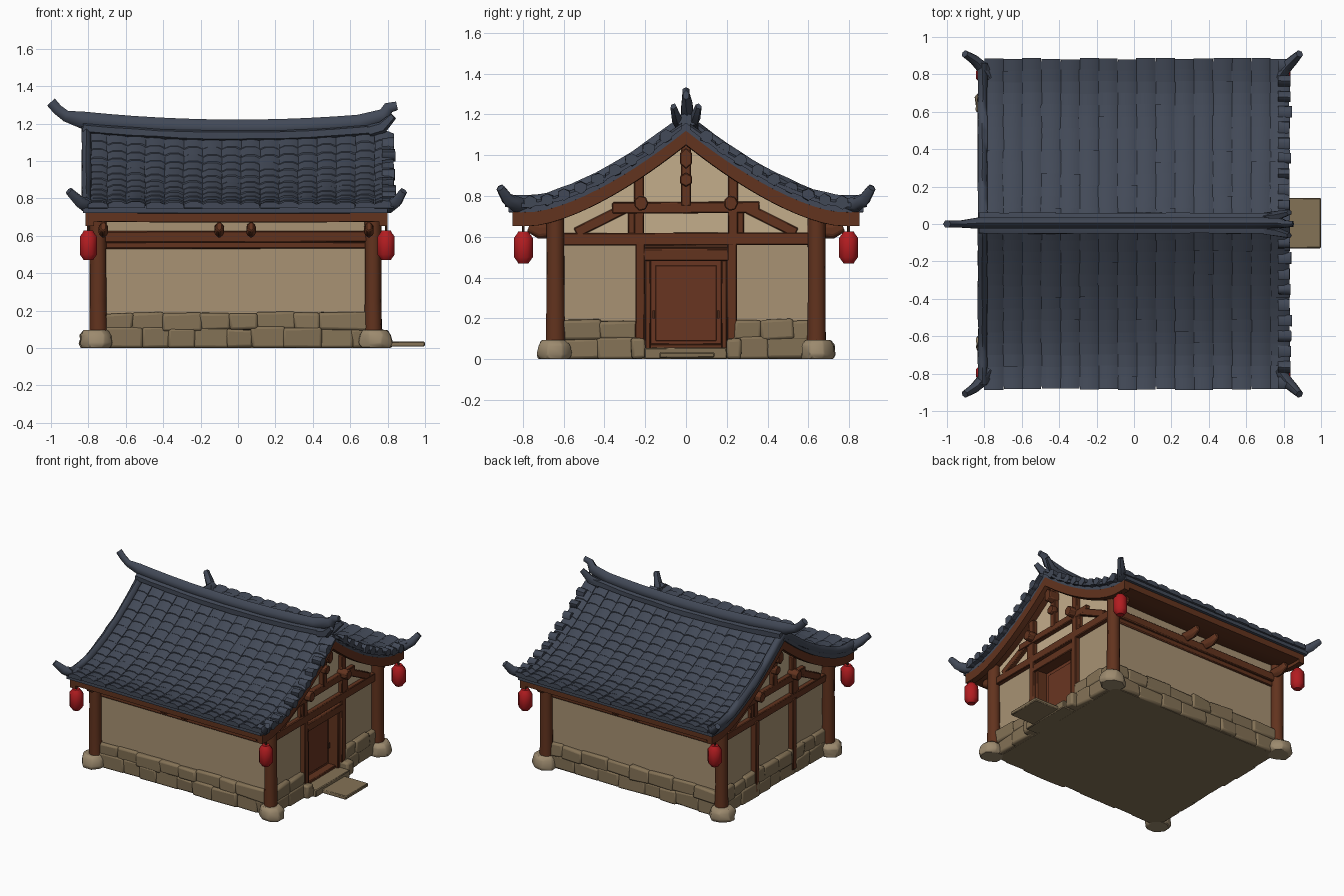
import bpy, bmesh, math, random
from mathutils import Vector

if "Cube" in bpy.data.objects:
    bpy.data.objects.remove(bpy.data.objects["Cube"])

random.seed(4)
R = random.uniform


def mat(name, r, g, b):
    m = bpy.data.materials.new(name)
    m.diffuse_color = [((c / 255 + 0.055) / 1.055) ** 2.4 for c in (r, g, b)] + [1]
    m.use_nodes = True
    m.node_tree.nodes["Principled BSDF"].inputs["Base Color"].default_value = m.diffuse_color
    return m


TILE = mat("slate_blue_tile", 66, 73, 87)
WOOD = mat("brown_wood", 98, 51, 30)
DOOR = mat("red_brown_door", 105, 53, 33)
DARK = mat("dark_wood", 72, 40, 26)
WALL = mat("tan_plaster", 168, 146, 115)
PALE = mat("pale_plaster", 196, 173, 139)
STONE = mat("brown_stone", 132, 114, 86)
BASE = mat("light_stone", 156, 138, 110)
RED = mat("lantern_red", 178, 28, 32)


def loft(bm, rings):
    vs = [[bm.verts.new(p) for p in r] for r in rings]
    n = len(vs[0])
    for a, b in zip(vs, vs[1:]):
        for i in range(n):
            bm.faces.new((a[i], a[(i + 1) % n], b[(i + 1) % n], b[i]))
    bm.faces.new(vs[0][::-1])
    bm.faces.new(vs[-1])


def box(bm, x0, x1, y0, y1, z0, z1, j=0.0):
    def p(x, y, z):
        return (x + R(-j, j), y + R(-j, j), max(0, z + R(-j, j)))
    loft(bm, [[p(x0, y0, z), p(x1, y0, z), p(x1, y1, z), p(x0, y1, z)] for z in (z0, z1)])


def sweep(bm, pts, w, h, n=4, scale=None, j=0.0):
    pts = [Vector(p) for p in pts]
    rings = []
    for i, p in enumerate(pts):
        t = (pts[min(i + 1, len(pts) - 1)] - pts[max(i - 1, 0)]).normalized()
        ref = Vector((1, 0, 0)) if abs(t.z) > 0.95 else Vector((0, 0, 1))
        s = t.cross(ref).normalized()
        u = s.cross(t)
        k = (scale[i] if scale else 1) * 0.5 / math.cos(math.pi / n)
        ang = [2 * math.pi * (q + 0.5) / n for q in range(n)]
        rings.append([p + s * (w * k * math.cos(a) + R(-j, j)) + u * (h * k * math.sin(a) + R(-j, j)) for a in ang])
    loft(bm, rings)


def finish(bm, name, m, bevel=0.0, seg=1, angle=48):
    bmesh.ops.recalc_face_normals(bm, faces=bm.faces)
    me = bpy.data.meshes.new(name)
    bm.to_mesh(me)
    bm.free()
    me.materials.append(m)
    o = bpy.data.objects.new(name, me)
    bpy.context.collection.objects.link(o)
    bpy.context.view_layer.objects.active = o
    o.select_set(True)
    bpy.ops.object.shade_smooth_by_angle(angle=math.radians(angle))
    o.select_set(False)
    if bevel:
        b = o.modifiers.new("soft_edges", "BEVEL")
        b.width, b.segments = bevel, seg
    return o


def roof_z(x, y):
    a = abs(y)
    z = 0.755 + 0.365 * max(0, 1 - a / 0.75) ** 1.55 + 0.4 * max(0, a - 0.75) ** 2
    return z + 0.04 * (x / 0.8) ** 2 * max(0, 1 - a / 0.9)


def slab(name, m, top, bot, x0, x1, ymax, nx):
    bm = bmesh.new()
    ys = [ymax * i / 14 for i in range(-14, 15)]
    rings = []
    for i in range(nx + 1):
        x = x0 + (x1 - x0) * i / nx
        rings.append([(x, y, roof_z(x, y) + top) for y in ys] + [(x, y, roof_z(x, y) + bot) for y in ys[::-1]])
    loft(bm, rings)
    return finish(bm, name, m)


# Roof: tile bed, wooden underside, barge boards
slab("tile_bed", TILE, 0.0, -0.04, -0.83, 0.80, 0.87, 10)
slab("roof_boards", WOOD, -0.035, -0.085, -0.81, 0.79, 0.85, 10)
slab("barge_board_left", WOOD, -0.04, -0.108, -0.815, -0.77, 0.85, 1)
slab("barge_board_right", WOOD, -0.04, -0.108, 0.755, 0.80, 0.85, 1)

# Overlapping arched tiles, low steps between the rows
bm = bmesh.new()
rows, cols = 14, 16
for side in (-1, 1):
    for c in range(cols):
        for r in range(rows):
            a0 = 0.02 + 0.86 * r / rows
            a1 = 0.02 + 0.86 * (r + 1) / rows + R(0.0, 0.008)
            xc, hw, dz = -0.75 + 1.53 * c / (cols - 1) + R(-.003, .003), 0.051, R(-.002, .002)
            rings = []
            for a, lift in ((a0, 0.006), (a1, 0.011)):
                z = roof_z(xc, a) + dz
                prof = [(-1, -.015), (-1, lift - .004), (-.45, lift + .008), (.45, lift + .008), (1, lift - .004), (1, -.015)]
                rings.append([(xc + u * hw, side * a, z + h) for u, h in prof])
            loft(bm, rings)
finish(bm, "roof_tiles", TILE)

# Tile ends along the right edge, round rim along the left edge
bm = bmesh.new()
for s in (-1, 1):
    for k in range(10):
        a = 0.10 + 0.083 * k
        p = [(0.77, s * a, roof_z(.78, a) + 0.010), (0.84 + R(-.01, .005), s * a, roof_z(.82, a) + 0.008)]
        sweep(bm, p, 0.058, 0.055, 6, j=0.004)
finish(bm, "edge_tile_ends", TILE, angle=62)
bm = bmesh.new()
sweep(bm, [(-0.81, 0.86 * i / 14, roof_z(-.81, 0.86 * i / 14) + 0.012) for i in range(-14, 15)], 0.05, 0.055, 6, j=0.003)
finish(bm, "left_edge_rim", TILE, angle=62)

# Ridge with turned-up ends
bm = bmesh.new()
xs = [-0.83 + 1.61 * i / 12 for i in range(13)]
sweep(bm, [(x, 0.005, roof_z(x, 0) + 0.015) for x in xs], 0.11, 0.06, 6, j=0.003)
top = [(x, 0.005, roof_z(x, 0) + 0.055 + (0.025 if x > .7 else 0)) for x in xs]
sweep(bm, [(-1.0, 0, 1.315), (-0.965, 0, 1.275), (-0.92, 0, 1.24)] + top + [(0.805, 0, 1.285), (0.85, 0, 1.295)],
      0.06, 0.08, 6, [.6, .6, .65] + [1] * 12 + [.9, .65, .5])
for s in (-1, 1):
    sweep(bm, [(0.70, s * .035, 1.16), (0.77, s * .045, 1.18), (0.83, s * .062, 1.24)], 0.042, 0.055, 5, [1, 1, .6])
finish(bm, "ridge", TILE, angle=62)

# Upturned eave corners
bm = bmesh.new()
for sx in (-1, 1):
    for sy in (-1, 1):
        ex = 0.905 if sx < 0 else 0.885
        sweep(bm, [(sx * .77, sy * .78, .755), (sx * .81, sy * .835, .76), (sx * .85, sy * .875, .785), (sx * ex, sy * .91, .84)],
              0.065, 0.07, 6, [.7, 1, .8, .55])
finish(bm, "eave_corner_tips", TILE, angle=62)

# Plaster walls
bm = bmesh.new()
for s in (-1, 1):
    box(bm, -0.71, 0.69, s * .61 - .015, s * .61 + .015, 0.1, 0.71)
    box(bm, 0.67, 0.70, s * .41 - .2, s * .41 + .2, 0.1, 0.60)
box(bm, -0.72, -0.69, -0.61, 0.61, 0.1, 0.60)
finish(bm, "plaster_walls", WALL)
bm = bmesh.new()
for x in (-0.72, 0.67):
    ys = [0.61 - 0.61 * i / 10 for i in range(21)]
    prof = [(-.61, .58), (.61, .58)] + [(y, roof_z(.7, y) - .06) for y in ys]
    loft(bm, [[(x + d, y, z) for y, z in prof] for d in (0, .03)])
finish(bm, "gable_walls", PALE)

# Pillars
PX = (-0.747, 0.722)
bm = bmesh.new()
for x in PX:
    for s in (-1, 1):
        sweep(bm, [(x, s * .64, z) for z in (.07, .25, .45, .72)], 0.086, 0.086, 10, [1.06, 1, .97, 1], j=.002)
finish(bm, "pillars", WOOD)

# Long side beams and brackets
bm = bmesh.new()
for s in (-1, 1):
    box(bm, -0.74, 0.72, s * .635 - .02, s * .635 + .02, .565, .625, .003)
    box(bm, -0.72, 0.70, s * .625 - .012, s * .625 + .012, .53, .57, .002)
    for x in (-0.72, -0.1, 0.07, 0.70):
        sweep(bm, [(x, s * .60, .635), (x, s * .72, .63), (x, s * .77, .65)], .05, .075, 6, [1, 1, .7])
finish(bm, "side_beams", WOOD, .006)

# Gable end timber frame, same on both ends
bm = bmesh.new()
for x, d in ((-0.73, -1), (0.71, 1)):
    box(bm, x - .025, x + .025, -.62, .62, .56, .62, .003)
    box(bm, x - .025, x + .025, -.36, .36, .715, .77, .003)
    sweep(bm, [(x, 0, .75), (x, 0, 1.07)], .05, .05)
    sweep(bm, [(x - d * .05, 0, .985), (x + d * .07, 0, .985)], .06, .09, 6)
    sweep(bm, [(x, 0, .88), (x + d * .045, 0, .88)], .06, .06, 6)
    for s in (-1, 1):
        box(bm, x - .03, x + .025, s * .225 - .024, s * .225 + .024, .04, .58, .003)
        sweep(bm, [(x, s * .23, .61), (x, s * .23, .90)], .05, .045)
        sweep(bm, [(x, s * .265, .61), (x, s * .265, .73)], .04, .035)
        sweep(bm, [(x, s * .54, .62), (x, s * .30, .74)], .045, .05)
        sweep(bm, [(x - d * .05, s * .22, .765), (x + d * .07, s * .22, .765)], .065, .07, 7)
finish(bm, "gable_frame", WOOD, .005)

# Recessed door, its surround and handles
bm = bmesh.new()
box(bm, .605, .63, -.21, .21, .03, .57)
finish(bm, "door_backing", DARK)
bm = bmesh.new()
for s in (-1, 1):
    box(bm, .62, .72, s * .187 - .014, s * .187 + .014, .05, .50)
box(bm, .62, .735, -.21, .21, .485, .545, .004)
box(bm, .62, .70, -.2, .2, .045, .075)
finish(bm, "door_surround", WOOD, .005)
bm = bmesh.new()
box(bm, .625, .642, -.174, .174, .073, .487)
box(bm, .64, .648, -.15, .15, .09, .46)
finish(bm, "door", DOOR, .003)
bm = bmesh.new()
for s in (-1, 1):
    box(bm, .642, .656, s * .158 - .007, s * .158 + .007, .20, .24)
finish(bm, "door_handles", DARK)

# Stone plinth: core and two courses of rough blocks
bm = bmesh.new()
box(bm, -.73, .70, -.63, .63, 0, .05)
box(bm, -.71, .60, -.62, .62, .04, .17)
finish(bm, "floor_core", STONE)


def course(bm, a, b, place):
    for z0, z1 in ((0, .105), (.095, .19)):
        p = a
        while p < b - 0.01:
            q = p + R(.12, .22)
            if b - q < .08:
                q = b
            place(p - .006, q + .006, z0, z1 + R(-.008, .012), R(-.008, .008))
            p = q


bm = bmesh.new()
for s in (-1, 1):
    course(bm, -.72, .70, lambda p, q, z0, z1, d: box(bm, p, q, *sorted((s * .59, s * (.655 + d))), z0, z1, .007))
    course(bm, *((-.62, -.24) if s < 0 else (.24, .62)), lambda p, q, z0, z1, d: box(bm, .65, .735 + d, p, q, z0, z1, .007))
    box(bm, .68, .78, s * .235 - .035, s * .235 + .035, 0, .105, .008)
course(bm, -.62, .62, lambda p, q, z0, z1, d: box(bm, -.755 - d, -.67, p, q, z0, z1, .007))
finish(bm, "plinth_stones", STONE, .014, 2)

# Door steps
bm = bmesh.new()
box(bm, .65, .998, -.13, .14, .008, .034, .002)
box(bm, .60, .80, -.2, .2, 0, .055, .004)
finish(bm, "door_steps", STONE, .005)

# Pillar base stones
bm = bmesh.new()
for x in PX:
    for s in (-1, 1):
        cx = x + (.012 if x > 0 else -.012)
        sweep(bm, [(cx, s * .645, z) for z in (0, .025, .07, .095)], .155, .17, 8, [.93, 1.03, 1, .75], j=.01)
for v in bm.verts:
    v.co.z = max(0, v.co.z)
finish(bm, "pillar_base_stones", BASE, .006)

# Hanging lanterns
bm, cords = bmesh.new(), bmesh.new()
for x in (-0.80, 0.792):
    for s in (-1, 1):
        sweep(bm, [(x, s * .797, z) for z in (.47, .478, .50, .595, .617, .627)], .092, .092, 8, [.55, .65, 1, 1, .65, .55])
        sweep(cords, [(x, s * .797, z) for z in (.62, .73)], .012, .012, 5)
finish(bm, "lanterns", RED)
finish(cords, "lantern_cords", DARK)
